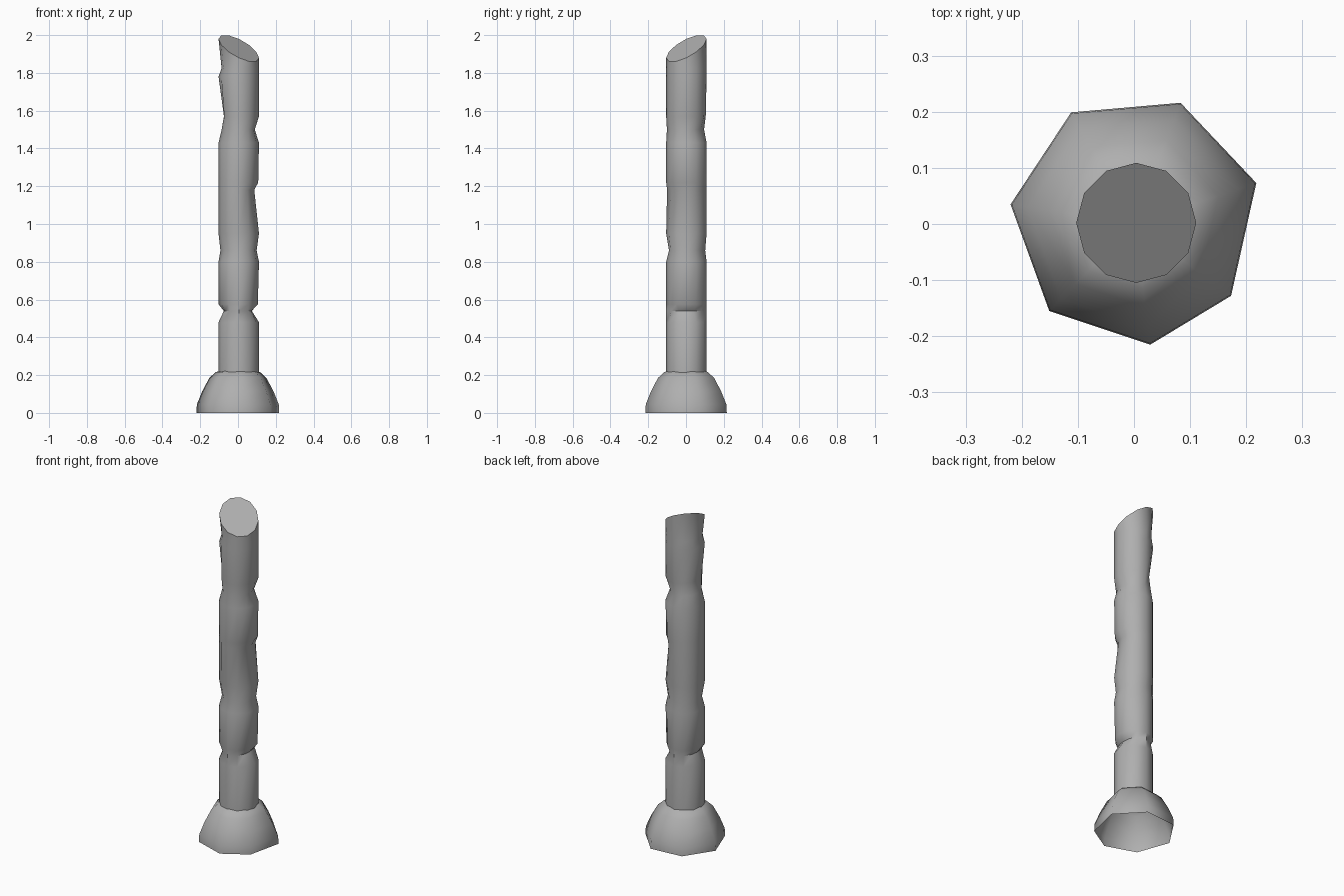
import bpy, bmesh, math

if "Cube" in bpy.data.objects:
    bpy.data.objects.remove(bpy.data.objects["Cube"])

grey = bpy.data.materials.new("dark_grey")
grey.diffuse_color = (0.43, 0.43, 0.43, 1)
grey.use_nodes = True
grey.node_tree.nodes["Principled BSDF"].inputs["Base Color"].default_value = grey.diffuse_color


def loft(name, rings, cap_top=False, smooth=40):
    """Skin a stack of equal-length point rings into one object."""
    bm = bmesh.new()
    rows = [[bm.verts.new(p) for p in ring] for ring in rings]
    n = len(rows[0])
    for low, high in zip(rows, rows[1:]):
        for i in range(n):
            j = (i + 1) % n
            bm.faces.new((low[i], low[j], high[j], high[i]))
    if cap_top:
        bm.faces.new(rows[-1])
    mesh = bpy.data.meshes.new(name)
    bm.to_mesh(mesh)
    bm.free()
    mesh.materials.append(grey)
    obj = bpy.data.objects.new(name, mesh)
    bpy.context.collection.objects.link(obj)
    bpy.ops.object.select_all(action='DESELECT')
    obj.select_set(True)
    bpy.context.view_layer.objects.active = obj
    bpy.ops.object.shade_smooth_by_angle(angle=math.radians(smooth))
    return obj


# Flared, slightly irregular seven-sided foot, hollow underneath
foot_plan = [(0.218, 0.073), (0.083, 0.216), (-0.112, 0.199), (-0.22, 0.035),
             (-0.151, -0.155), (0.029, -0.215), (0.173, -0.128)]
foot_profile = [(1.0, 0), (0.99, 0.045), (0.86, 0.115),
                (0.69, 0.185), (0.535, 0.216), (0.45, 0.222)]
loft("foot", [[(s * x, s * y, z) for x, y in foot_plan]
              for s, z in foot_profile], smooth=60)

# Worn post: each level lists its dents as (direction in degrees, depth)
SIDES, RADIUS, CX, CY = 12, 0.107, 0.004, 0.002
levels = [
    (0.20, []),
    (0.48, []),
    (0.54, [(0, 0.038), (180, 0.028)]),
    (0.575, [(0, 0.006)]),
    (0.80, []),
    (0.86, [(225, 0.016), (45, 0.012), (315, 0.008)]),
    (0.95, []),
    (1.18, [(0, 0.020), (315, 0.008)]),
    (1.22, [(0, 0.004)]),
    (1.43, []),
    (1.50, [(0, 0.020), (75, 0.014), (200, 0.018)]),
    (1.57, [(165, 0.030)]),
    (1.78, []),
    (1.825, [(180, 0.016)]),
]


def dented(angle, dents):
    r = RADIUS
    for direction, depth in dents:
        c = math.cos(angle - math.radians(direction))
        r -= depth * max(c, 0) ** 1.4
    return r


post_angles = [2 * math.pi * i / SIDES for i in range(SIDES)]
post_rings = [[(CX + dented(a, d) * math.cos(a), CY + dented(a, d) * math.sin(a), z)
               for a in post_angles] for z, d in levels]

# Slanted cut across the top, facing front right
top = []
for a in post_angles:
    x, y = RADIUS * math.cos(a), RADIUS * math.sin(a)
    top.append((CX + x, CY + y, 1.93 + 0.47 * (y - x)))
post_rings.append(top)
loft("post", post_rings, cap_top=True, smooth=38)
